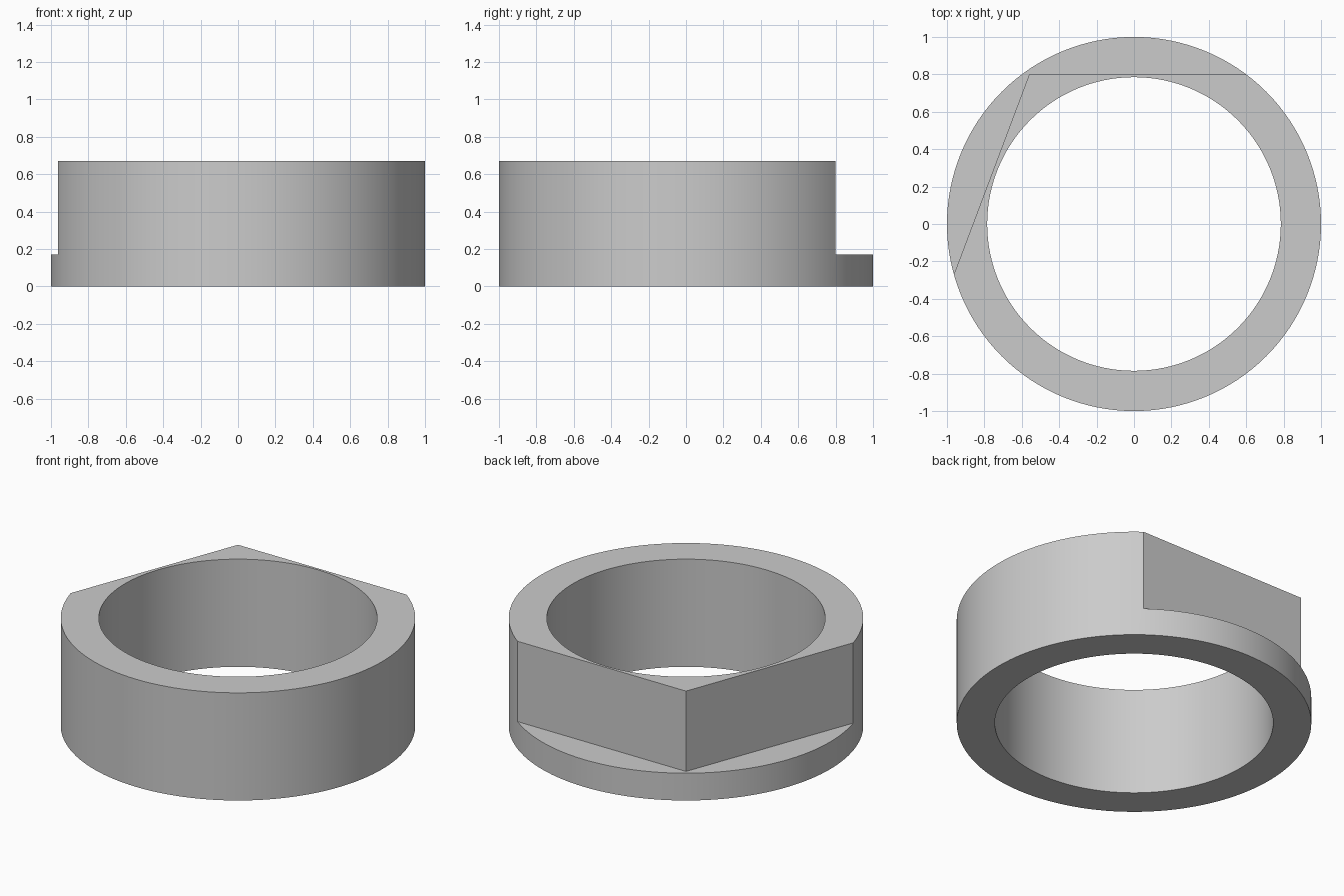
import bpy
import bmesh
from math import cos, sin, tau

if "Cube" in bpy.data.objects:
    bpy.data.objects.remove(bpy.data.objects["Cube"], do_unlink=True)

OUTER, INNER = 1.0, 0.785
HEIGHT, FLANGE = 0.67, 0.17
SEGMENTS = 128

grey = bpy.data.materials.new("plain grey")
grey.use_nodes = True
colour = (0.6, 0.6, 0.6, 1)
grey.diffuse_color = colour
grey.node_tree.nodes["Principled BSDF"].inputs["Base Color"].default_value = colour


def finish(bm, name):
    bmesh.ops.recalc_face_normals(bm, faces=bm.faces)
    mesh = bpy.data.meshes.new(name)
    bm.to_mesh(mesh)
    bm.free()
    mesh.materials.append(grey)
    obj = bpy.data.objects.new(name, mesh)
    bpy.context.collection.objects.link(obj)
    return obj


# Ring: a rectangular section revolved about z
bm = bmesh.new()
section = [(INNER, 0), (OUTER, 0), (OUTER, HEIGHT), (INNER, HEIGHT)]
loops = []
for i in range(SEGMENTS):
    a = tau * i / SEGMENTS
    loops.append([bm.verts.new((r * cos(a), r * sin(a), z)) for r, z in section])
for i in range(SEGMENTS):
    here, there = loops[i], loops[(i + 1) % SEGMENTS]
    for k in range(4):
        n = (k + 1) % 4
        bm.faces.new((here[k], there[k], there[n], here[n]))
ring = finish(bm, "flanged_ring")

# Cutter: leaves two flats that meet at a corner above the flange
bm = bmesh.new()
outline = [(-0.56, 0.8), (-1.366, -1.34), (-2, -1.34), (-2, 2), (2, 2), (2, 0.8)]
base = bm.faces.new([bm.verts.new((x, y, FLANGE)) for x, y in outline])
top = bmesh.ops.extrude_face_region(bm, geom=[base])["geom"]
bmesh.ops.translate(bm, vec=(0, 0, 1),
                    verts=[v for v in top if isinstance(v, bmesh.types.BMVert)])
cutter = finish(bm, "flat_cutter")
cutter.hide_render = True

cut = ring.modifiers.new("flats", "BOOLEAN")
cut.operation = "DIFFERENCE"
cut.solver = "EXACT"
cut.object = cutter

# Apply the cut, then smooth the round walls only
bpy.ops.object.select_all(action="DESELECT")
ring.select_set(True)
bpy.context.view_layer.objects.active = ring
bpy.ops.object.modifier_apply(modifier=cut.name)
bpy.data.objects.remove(cutter, do_unlink=True)
bpy.ops.object.shade_smooth_by_angle(angle=0.3)
